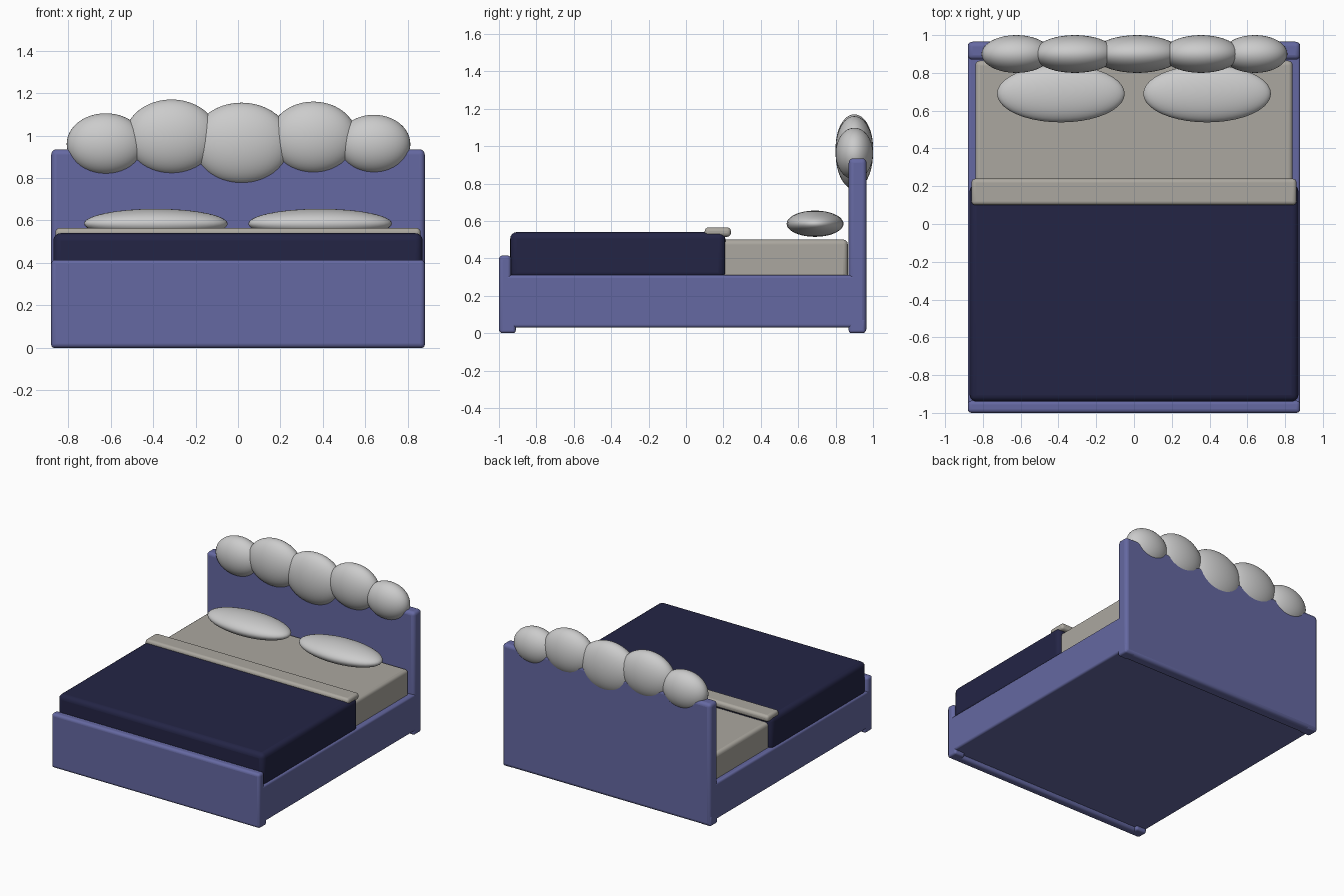
import bpy
import math

if "Cube" in bpy.data.objects:
    bpy.data.objects.remove(bpy.data.objects["Cube"])


def material(name, rgb):
    m = bpy.data.materials.new(name)
    m.diffuse_color = (*rgb, 1)
    m.use_nodes = True
    m.node_tree.nodes["Principled BSDF"].inputs["Base Color"].default_value = m.diffuse_color
    return m


BLUE = material("frame_blue", (0.13, 0.14, 0.36))
NAVY = material("blanket_navy", (0.017, 0.018, 0.06))
LINEN = material("linen", (0.41, 0.39, 0.35))


def box(name, x, y, z, mat, bevel=0.02):
    """Rounded box from (min, max) ranges."""
    bpy.ops.mesh.primitive_cube_add(size=1, location=[sum(r) / 2 for r in (x, y, z)])
    o = bpy.context.object
    o.name = name
    o.scale = [r[1] - r[0] for r in (x, y, z)]
    bpy.ops.object.transform_apply(location=False, rotation=False, scale=True)
    b = o.modifiers.new("round", 'BEVEL')
    b.width, b.segments = bevel, 4
    bpy.ops.object.shade_smooth_by_angle(angle=math.radians(35))
    o.data.materials.append(mat)
    return o


def puff(name, centre, radii):
    """Smooth ellipsoid."""
    bpy.ops.mesh.primitive_uv_sphere_add(segments=40, ring_count=24, radius=1, location=centre)
    o = bpy.context.object
    o.name = name
    o.scale = radii
    bpy.ops.object.transform_apply(location=False, rotation=False, scale=True)
    bpy.ops.object.shade_smooth()
    return o


# Frame
W = (-0.88, 0.88)
box("bed_base", W, (-0.98, 0.95), (0.03, 0.31), BLUE, 0.015)
box("footboard", W, (-1.0, -0.935), (0.0, 0.415), BLUE)
box("headboard", W, (0.87, 0.965), (0.0, 0.935), BLUE, 0.025)
for side, x in (("left", (-0.88, -0.79)), ("right", (0.79, 0.88))):
    box(f"front_foot_{side}", x, (-0.995, -0.91), (0.0, 0.08), BLUE, 0.015)
    box(f"back_foot_{side}", x, (0.87, 0.96), (0.0, 0.08), BLUE, 0.015)

# Bedding
box("mattress", (-0.84, 0.84), (-0.92, 0.865), (0.28, 0.50), LINEN, 0.025)
box("blanket", (-0.87, 0.87), (-0.94, 0.21), (0.29, 0.54), NAVY, 0.035)
box("folded_sheet", (-0.86, 0.86), (0.10, 0.24), (0.515, 0.565), LINEN, 0.02)
for side, s in (("left", -1), ("right", 1)):
    puff(f"pillow_{side}", (s * 0.387, 0.69, 0.585), (0.338, 0.152, 0.07))

# Row of cloud puffs along the headboard top: x, z, x radius, z radius
clouds = [(-0.623, 0.96, 0.184, 0.145), (-0.313, 0.993, 0.22, 0.177),
          (0.017, 0.962, 0.235, 0.193), (0.355, 0.99, 0.206, 0.17),
          (0.64, 0.96, 0.172, 0.138)]
for i, (x, z, rx, rz) in enumerate(clouds):
    puff(f"cloud_puff_{i + 1}", (x, 0.9, z), (rx, 0.1, rz))
